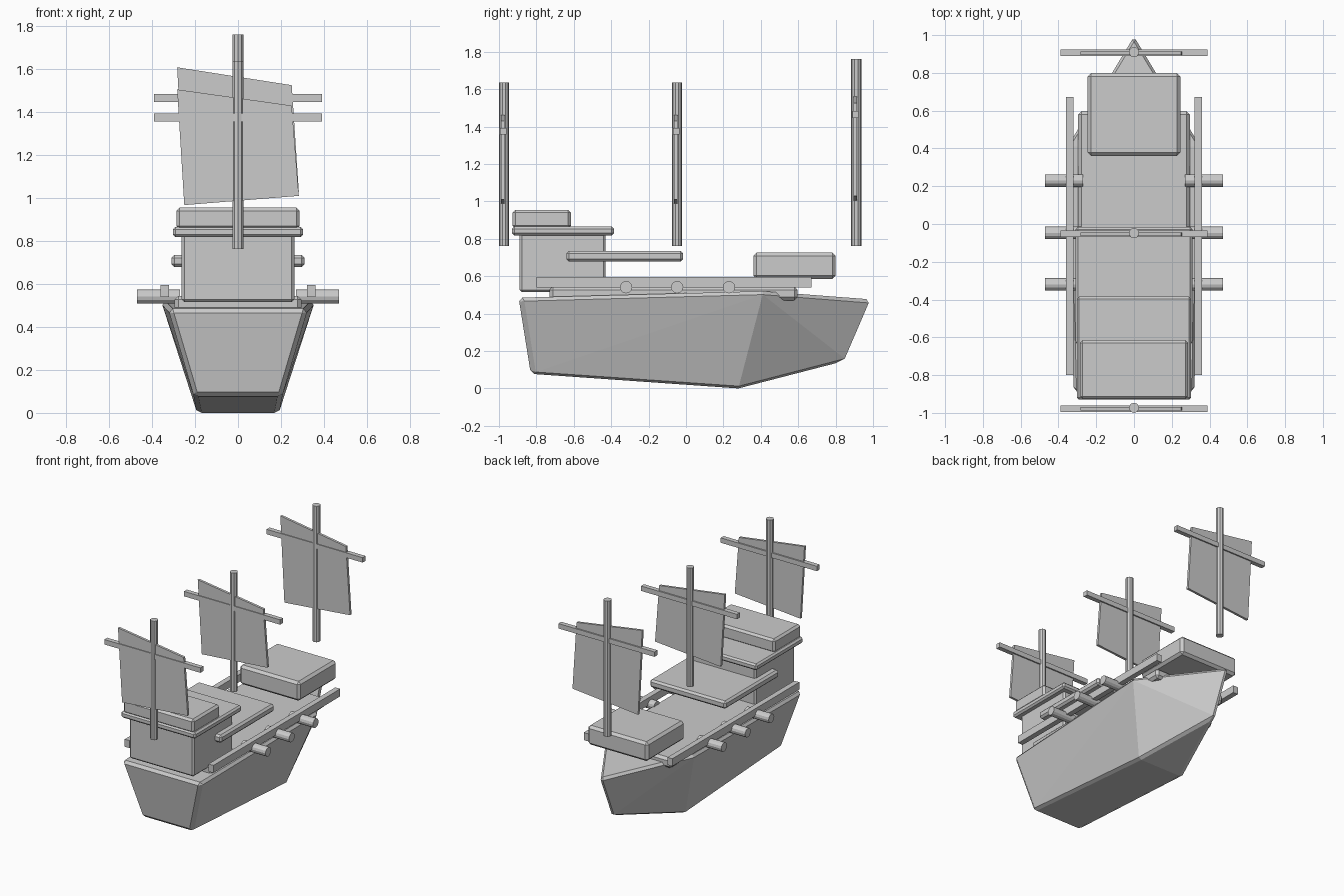
import bpy, bmesh, math

if "Cube" in bpy.data.objects:
    bpy.data.objects.remove(bpy.data.objects["Cube"])


def finish(name, bm):
    bmesh.ops.recalc_face_normals(bm, faces=bm.faces[:])
    mesh = bpy.data.meshes.new(name)
    bm.to_mesh(mesh)
    bm.free()
    ob = bpy.data.objects.new(name, mesh)
    bpy.context.collection.objects.link(ob)
    return ob


def bevel(ob, width, segments=1, angle=0.7):
    m = ob.modifiers.new("bevel", 'BEVEL')
    m.width = width
    m.segments = segments
    m.limit_method = 'ANGLE'
    m.angle_limit = angle


def box(name, x, y, z, width=0.0):
    """Box from (min, max) ranges, optional chamfer."""
    bm = bmesh.new()
    bmesh.ops.create_cube(bm, size=1)
    for v in bm.verts:
        v.co = [(r[0] + r[1]) / 2 + c * (r[1] - r[0]) for r, c in zip((x, y, z), v.co)]
    ob = finish(name, bm)
    if width:
        bevel(ob, width)
    return ob


def rod(name, radius, length, loc, rot=(0, 0, 0), sides=10):
    bm = bmesh.new()
    bmesh.ops.create_cone(bm, cap_ends=True, segments=sides, radius1=radius,
                          radius2=radius, depth=length)
    ob = finish(name, bm)
    ob.location, ob.rotation_euler = loc, rot
    return ob


# hull: faceted shell, pointed bow, flat stern
bm = bmesh.new()
bow_top = bm.verts.new((0, 1.0, 0.475))
bow_low = bm.verts.new((0, 0.86, 0.15))
sides = []
for s in (-1, 1):
    st = bm.verts.new((s * 0.325, -0.895, 0.485))
    sb = bm.verts.new((s * 0.205, -0.83, 0.078))
    mt = bm.verts.new((s * 0.36, 0.41, 0.52))
    mb = bm.verts.new((s * 0.19, 0.28, 0.0))
    sides.append((st, sb, mt, mb))
    for f in ((st, sb, mt), (sb, mb, mt), (mt, mb, bow_low), (mt, bow_low, bow_top)):
        bm.faces.new(f)
(lst, lsb, lmt, lmb), (rst, rsb, rmt, rmb) = sides
for f in ((lst, rst, rsb, lsb), (lsb, rsb, rmb, lmb), (lmb, rmb, bow_low),
          (lst, lmt, rmt, rst), (lmt, bow_top, rmt)):
    bm.faces.new(f)
bevel(finish("hull", bm), 0.02)

# decks and cabins
box("main_deck", (-0.296, 0.296), (-0.73, 0.597), (0.47, 0.545), 0.018)
box("fore_deck", (-0.245, 0.245), (0.36, 0.80), (0.585, 0.727), 0.018)
box("stern_cabin", (-0.262, 0.262), (-0.89, -0.43), (0.515, 0.83), 0.012)
box("cabin_roof", (-0.303, 0.303), (-0.93, -0.385), (0.818, 0.865), 0.012)
box("upper_cabin", (-0.287, 0.287), (-0.927, -0.615), (0.855, 0.955), 0.015)
box("quarter_deck", (-0.31, 0.31), (-0.64, -0.015), (0.678, 0.735), 0.014)

# side rails and cannons
for s, side in ((-1, "left"), (1, "right")):
    box("rail_" + side, sorted((s * 0.32, s * 0.36)), (-0.80, 0.672), (0.54, 0.595))
    for i, y in enumerate((-0.32, -0.047, 0.23)):
        rod(f"cannon_{side}_{i + 1}", 0.033, 0.2, (s * 0.37, y, 0.541),
            (0, math.pi / 2, 0), 12)

# masts, yards and skewed sails
for name, y, top, yard_z, corners in (
        ("front", -0.973, 1.635, 1.375, (1.505, 1.43, 1.01, 0.967)),
        ("middle", -0.048, 1.635, 1.375, (1.505, 1.43, 1.01, 0.967)),
        ("rear", 0.91, 1.76, 1.465, (1.608, 1.525, 1.03, 0.98))):
    rod("mast_" + name, 0.027, top - 0.762, (0, y, (top + 0.762) / 2))
    box("yard_" + name, (-0.39, 0.39), (y - 0.021, y + 0.013),
        (yard_z - 0.018, yard_z + 0.018))
    bm = bmesh.new()
    face = bm.faces.new([bm.verts.new((x, y + 0.003, z)) for x, z in
                         zip((-0.283, 0.25, 0.283, -0.25), corners)])
    ext = bmesh.ops.extrude_face_region(bm, geom=[face], use_keep_orig=True)
    for v in ext["geom"]:
        if isinstance(v, bmesh.types.BMVert):
            v.co.y -= 0.018
    finish("sail_" + name, bm)
